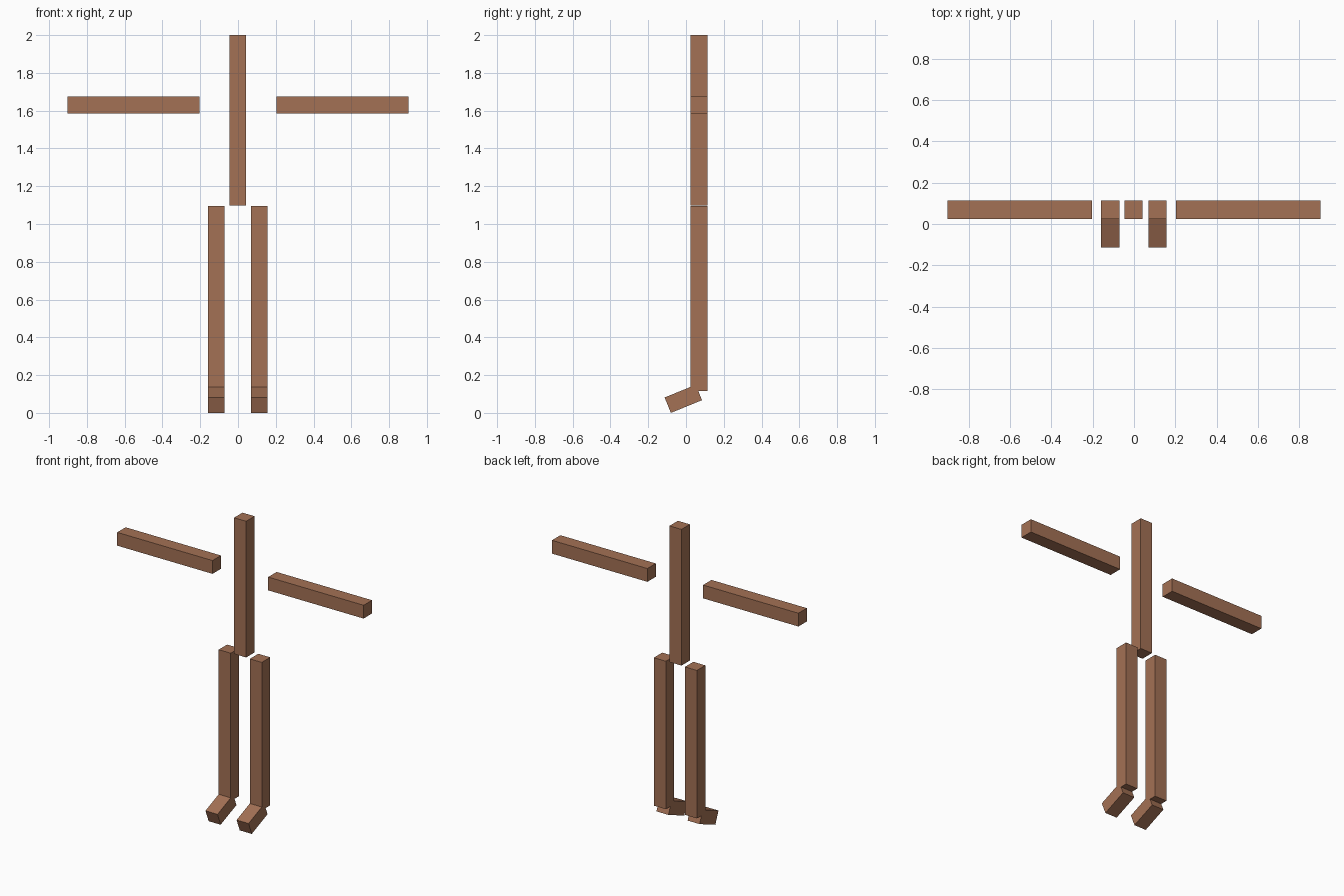
import bpy, math

if "Cube" in bpy.data.objects:
    bpy.data.objects.remove(bpy.data.objects["Cube"])

W = 0.088          # beam thickness
Y = 0.069          # depth of the body line

wood = bpy.data.materials.new("brown_wood")
wood.diffuse_color = (0.37, 0.165, 0.09, 1)
wood.use_nodes = True
wood.node_tree.nodes["Principled BSDF"].inputs["Base Color"].default_value = wood.diffuse_color


def beam(name, center, size, tilt=0.0):
    bpy.ops.mesh.primitive_cube_add(size=1, location=center, rotation=(tilt, 0, 0))
    ob = bpy.context.object
    ob.name = name
    ob.scale = size
    ob.data.materials.append(wood)
    return ob


# Upright torso beam
beam("torso", (-0.002, Y, 1.549), (W, W, 0.902))

# Foot: tilted beam, toe bottom edge resting on the ground
tilt = math.radians(22.2)
length = 0.178
c, s = math.cos(tilt), math.sin(tilt)
foot_y = -0.08 + length / 2 * c - W / 2 * s
foot_z = length / 2 * s + W / 2 * c

for side, label in ((-1, "left"), (1, "right")):
    # Outstretched arm
    beam(label + "_arm", (side * 0.5535, Y, 1.630), (0.699, W, W))
    # Leg and foot
    x = side * 0.114 - 0.001
    beam(label + "_leg", (x, Y, 0.606), (W, W, 0.98))
    beam(label + "_foot", (x, foot_y, foot_z), (W, length, W), tilt)
